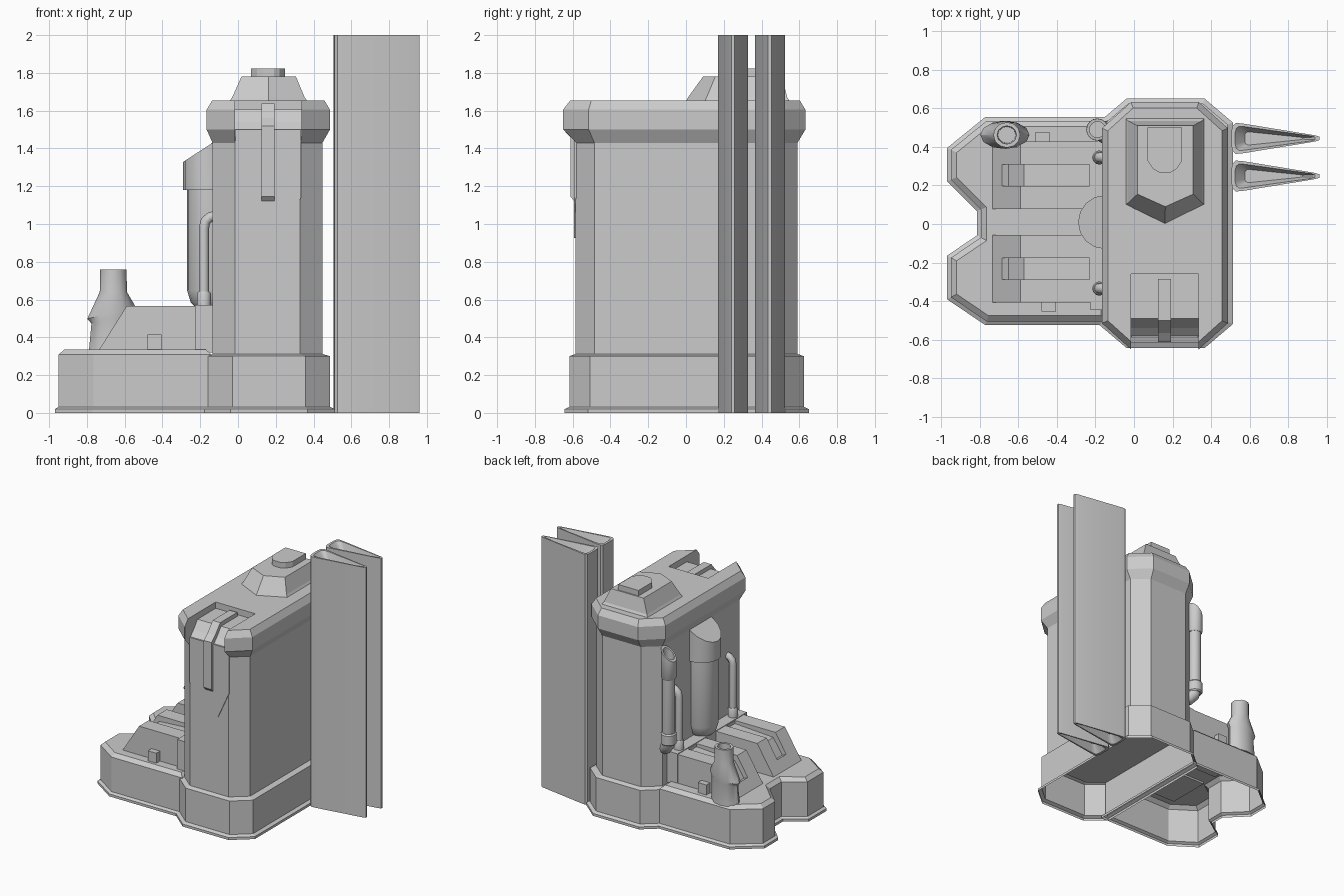
import bpy, bmesh, math
from mathutils import Vector

if "Cube" in bpy.data.objects:
    bpy.data.objects.remove(bpy.data.objects["Cube"])


# ---------- helpers ----------
def loft(name, rings, bottom=True, top=True, smooth=False):
    """Skin a list of equal-length 3D rings."""
    bm = bmesh.new()
    rows = [[bm.verts.new(p) for p in r] for r in rings]
    n = len(rows[0])
    for a, b in zip(rows, rows[1:]):
        for i in range(n):
            j = (i + 1) % n
            bm.faces.new((a[i], a[j], b[j], b[i]))
    if bottom:
        bm.faces.new(rows[0][::-1])
    if top:
        bm.faces.new(rows[-1])
    bmesh.ops.recalc_face_normals(bm, faces=bm.faces)
    me = bpy.data.meshes.new(name)
    bm.to_mesh(me)
    bm.free()
    ob = bpy.data.objects.new(name, me)
    bpy.context.collection.objects.link(ob)
    if smooth:
        activate(ob)
        bpy.ops.object.shade_smooth_by_angle(angle=math.radians(35))
    return ob


def activate(ob):
    bpy.ops.object.select_all(action='DESELECT')
    ob.select_set(True)
    bpy.context.view_layer.objects.active = ob


def at(poly, z):
    return [(x, y, z) for x, y in poly]


def offset(poly, d):
    """Mitred offset of a counter-clockwise outline."""
    out = []
    for i, c in enumerate(poly):
        p, c, q = Vector(poly[i - 1]), Vector(c), Vector(poly[(i + 1) % len(poly)])
        e, f = (c - p).normalized(), (q - c).normalized()
        a, b = Vector((e.y, -e.x)), Vector((f.y, -f.x))
        out.append(tuple(c + (a + b) * d / (1 + a.dot(b))))
    return out


def octagon(x0, x1, y0, y1, cx, cy):
    return [(x0 + cx, y0), (x1 - cx, y0), (x1, y0 + cy), (x1, y1 - cy),
            (x1 - cx, y1), (x0 + cx, y1), (x0, y1 - cy), (x0, y0 + cy)]


def ring(cx, cy, rx, ry, z, n=16, tilt=0.0):
    pts = []
    for i in range(n):
        a = 2 * math.pi * i / n
        pts.append((cx + rx * math.cos(a), cy + ry * math.sin(a), z + tilt * rx * math.cos(a)))
    return pts


def lathe(name, cx, cy, prof, n=16, **kw):
    return loft(name, [ring(cx, cy, r, r, z, n) for r, z in prof], smooth=True, **kw)


def prism_y(name, prof, y0, y1):
    return loft(name, [[(x, y, z) for x, z in prof] for y in (y0, y1)])


def prism_x(name, prof, x0, x1):
    return loft(name, [[(x, y, z) for y, z in prof] for x in (x0, x1)])


def box(name, x0, x1, y0, y1, z0, z1):
    return prism_y(name, [(x0, z0), (x1, z0), (x1, z1), (x0, z1)], y0, y1)


def cut(ob, cutter):
    m = ob.modifiers.new("cut", 'BOOLEAN')
    m.object, m.operation, m.solver = cutter, 'DIFFERENCE', 'EXACT'
    activate(ob)
    bpy.ops.object.modifier_apply(modifier=m.name)
    bpy.data.objects.remove(cutter)


def tube(name, pts, r):
    cu = bpy.data.curves.new(name, 'CURVE')
    cu.dimensions = '3D'
    cu.bevel_depth, cu.bevel_resolution, cu.use_fill_caps = r, 3, True
    s = cu.splines.new('POLY')
    s.points.add(len(pts) - 1)
    for p, c in zip(s.points, pts):
        p.co = (*c, 1)
    ob = bpy.data.objects.new(name, cu)
    bpy.context.collection.objects.link(ob)
    activate(ob)
    bpy.ops.object.convert(target='MESH')
    bpy.ops.object.shade_smooth_by_angle(angle=math.radians(40))


# ---------- tower ----------
body = octagon(-0.135, 0.447, -0.585, 0.59, 0.12, 0.10)
skirt = octagon(-0.16, 0.488, -0.618, 0.625, 0.13, 0.11)
cap = octagon(-0.166, 0.487, -0.65, 0.632, 0.15, 0.135)
flange = offset(skirt, 0.025)
loft("tower_skirt", [at(flange, 0), at(flange, 0.02), at(skirt, 0.032), at(skirt, 0.30),
                     at(body, 0.312)], bottom=False, top=False)
tower = loft("tower_body", [at(body, 0.30), at(body, 1.43), at(cap, 1.50), at(cap, 1.605),
                            at(offset(cap, -0.03), 1.655)])
# notch through the front of the cap
cut(tower, prism_x("notch_cutter", [(-0.8, 1.38), (-0.588, 1.38), (-0.58, 1.50), (-0.54, 1.54),
                                    (-0.49, 1.605), (-0.26, 1.605), (-0.26, 1.8), (-0.8, 1.8)],
                   -0.015, 0.335))
prism_y("front_shield", [(-0.013, 1.50), (-0.013, 1.14), (0.09, 0.925), (0.235, 0.925),
                         (0.333, 1.14), (0.333, 1.50)], -0.592, -0.57)
prism_x("front_strap", [(-0.285, 1.60), (-0.285, 1.637), (-0.50, 1.637), (-0.565, 1.56),
                        (-0.612, 1.52), (-0.612, 1.145), (-0.59, 1.12), (-0.57, 1.12),
                        (-0.57, 1.50), (-0.49, 1.60)], 0.125, 0.193)


# ---------- roof hatch ----------
def pointed(x0, x1, y0, y1, tip):
    return [(x0, y1), (x0, y0), ((x0 + x1) / 2, tip), (x1, y0), (x1, y1)]


loft("roof_hatch", [at(pointed(-0.045, 0.367, 0.10, 0.55, 0.0), 1.65),
                    at(pointed(-0.03, 0.352, 0.11, 0.535, 0.012), 1.672),
                    at(pointed(0.018, 0.307, 0.155, 0.51, 0.09), 1.78)])
knob = [(0.07, 0.50), (0.07, 0.33), (0.10, 0.285), (0.13, 0.268), (0.19, 0.268),
        (0.22, 0.285), (0.25, 0.33), (0.25, 0.50)]
loft("hatch_knob", [at(knob, 1.77), at(knob, 1.824)])

# ---------- low annex ----------
annex = [(-0.14, -0.505), (-0.14, 0.535), (-0.765, 0.535), (-0.95, 0.385), (-0.95, 0.23),
         (-0.795, 0.075), (-0.795, -0.07), (-0.95, -0.175), (-0.95, -0.38), (-0.765, -0.505)]
rim = offset(annex, 0.02)
loft("annex_base", [at(rim, 0), at(rim, 0.02), at(annex, 0.032), at(annex, 0.308),
                    at(offset(annex, -0.03), 0.335)], bottom=False)
box("back_shelf", -0.227, -0.12, -0.445, 0.43, 0.32, 0.57)

# sloped housings with a sunken channel
for side, yc in (("rear", 0.253), ("front", -0.232)):
    h = prism_y(side + "_housing", [(-0.735, 0.32), (-0.16, 0.32), (-0.16, 0.565),
                                    (-0.59, 0.565), (-0.735, 0.335)], yc - 0.175, yc + 0.175)
    cut(h, prism_y("channel_cutter", [(-0.72, 0.43), (-0.65, 0.40), (-0.57, 0.52), (-0.232, 0.54),
                                      (-0.232, 0.7), (-0.72, 0.7)], yc - 0.056, yc + 0.056))
box("front_lug", -0.48, -0.405, -0.453, -0.40, 0.32, 0.415)
box("rear_lug", -0.513, -0.437, 0.42, 0.475, 0.32, 0.415)

# ---------- canister on the tower side ----------
cx, cy = -0.15, 0.01
loft("canister", [ring(cx, cy, r, r, z) for r, z in
                  ((0.075, 0.56), (0.10, 0.585), (0.12, 0.65), (0.12, 1.18), (0.14, 1.18))]
     + [ring(cx, cy, 0.14, 0.14, 1.42, tilt=0.65)], smooth=True)

# two thin bent pipes
for side, y in (("rear", 0.345), ("front", -0.335)):
    tube(side + "_thin_pipe", [(-0.18, y, 0.57), (-0.18, y, 0.98), (-0.172, y, 1.015),
                               (-0.15, y, 1.035), (-0.11, y, 1.045)], 0.027)
    lathe(side + "_pipe_collar", -0.18, y, [(0.037, 0.565), (0.037, 0.63), (0.03, 0.642)], 12)

# exhaust pipe at the rear corner
px, py = -0.19, 0.49
tube("exhaust_pipe", [(-0.10, 0.44, 0.595), (-0.15, 0.465, 0.615), (-0.18, 0.485, 0.65),
                      (px, py, 0.70), (px, py, 1.27)], 0.048)
lathe("exhaust_low_collar", px, py, [(0.05, 0.665), (0.058, 0.675), (0.058, 0.75), (0.05, 0.76)])
loft("exhaust_mouth", [ring(px, py, 0.05, 0.05, 1.19), ring(px, py, 0.057, 0.057, 1.20),
                       ring(px, py, 0.057, 0.057, 1.385, tilt=0.85),
                       ring(px, py, 0.041, 0.041, 1.385, tilt=0.85),
                       ring(px, py, 0.041, 0.041, 1.29)], smooth=True)

# ---------- chimney ----------
loft("chimney", [ring(-0.675, 0.462, 0.115, 0.072, 0.32, 12),
                 ring(-0.668, 0.462, 0.108, 0.068, 0.50, 12, 0.25),
                 ring(-0.67, 0.462, 0.128, 0.073, 0.53, 12, 0.25),
                 ring(-0.66, 0.462, 0.072, 0.066, 0.64, 12),
                 ring(-0.66, 0.462, 0.070, 0.066, 0.76, 12),
                 ring(-0.66, 0.462, 0.050, 0.047, 0.76, 12),
                 ring(-0.66, 0.462, 0.046, 0.043, 0.60, 12)], smooth=True)

# ---------- tall fins, hollowed at both ends ----------
half = [(0.506, 0.04), (0.512, 0.066), (0.528, 0.08), (0.56, 0.078), (0.75, 0.047),
        (0.94, 0.016), (0.962, 0.009)]
for side, yc in (("rear", 0.444), ("front", 0.249)):
    fin = [(x, yc - d) for x, d in half] + [(x, yc + d) for x, d in half[::-1]]

    def inner(k, x0, x1):
        s = (x1 - x0) / 0.456
        return [(x0 + (x - 0.506) * s, yc + (y - yc) * k) for x, y in fin]
    lip, floor = inner(0.78, 0.525, 0.94), inner(0.42, 0.575, 0.875)
    loft(side + "_fin", [at(floor, 0.06), at(lip, 0), at(fin, 0), at(fin, 2.0),
                         at(lip, 2.0), at(floor, 1.94)], smooth=True)
